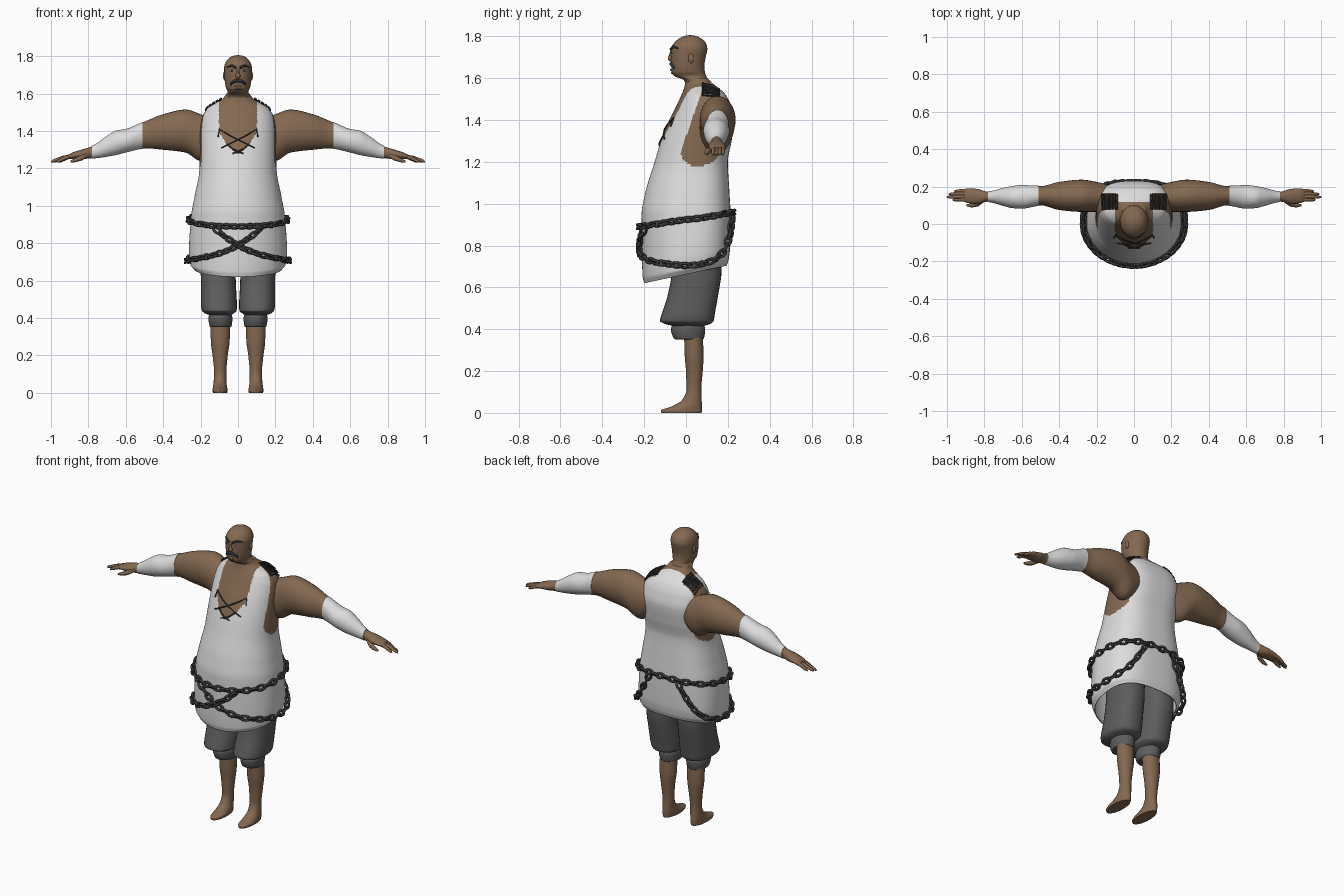
import bpy, bmesh, math
from mathutils import Vector, Matrix

if "Cube" in bpy.data.objects:
    bpy.data.objects.remove(bpy.data.objects["Cube"])


def material(name, r, g, b):
    m = bpy.data.materials.new(name)
    m.use_nodes = True
    m.diffuse_color = (r, g, b, 1)
    m.node_tree.nodes["Principled BSDF"].inputs["Base Color"].default_value = (r, g, b, 1)
    return m


SKIN = material("brown skin", 0.23, 0.14, 0.082)
CLOTH = material("white cloth", 0.72, 0.72, 0.72)
PANTS = material("grey trousers", 0.11, 0.11, 0.11)
IRON = material("dark iron", 0.04, 0.04, 0.042)
HAIR = material("blue black hair", 0.022, 0.03, 0.042)
LACE = material("dark lace", 0.035, 0.033, 0.032)


def finish(bm, name, mats, rule=None, angle=50):
    bmesh.ops.recalc_face_normals(bm, faces=bm.faces)
    me = bpy.data.meshes.new(name)
    for m in mats:
        me.materials.append(m)
    for f in bm.faces:
        f.smooth = True
        f.material_index = rule(f.calc_center_median()) if rule else 0
    bm.to_mesh(me)
    bm.free()
    ob = bpy.data.objects.new(name, me)
    bpy.context.collection.objects.link(ob)
    bpy.ops.object.select_all(action='DESELECT')
    ob.select_set(True)
    bpy.context.view_layer.objects.active = ob
    bpy.ops.object.shade_smooth_by_angle(angle=math.radians(angle))
    return ob


def sample(secs, u):
    """Smooth interpolation of section values without overshoot."""
    i = max(0, min(len(secs) - 2, sum(s[0] <= u for s in secs) - 1))
    h = secs[i + 1][0] - secs[i][0]
    t = (u - secs[i][0]) / h
    out = []
    for k in range(1, len(secs[0])):
        def slope(j):
            return (secs[j + 1][k] - secs[j][k]) / (secs[j + 1][0] - secs[j][0])

        def tangent(j):
            if j == 0 or j == len(secs) - 1:
                return slope(min(j, len(secs) - 2))
            a, b = slope(j - 1), slope(j)
            return 2 * a * b / (a + b) if a * b > 0 else 0
        a, b = secs[i][k], secs[i + 1][k]
        m0, m1 = tangent(i), tangent(i + 1)
        out.append(a + (b - a) * t * t * (3 - 2 * t)
                   + h * t * (1 - t) * ((1 - t) * m0 - t * m1))
    return out


ROUND, BOXY, BODY = (2, 2), (2.3, 2.3), (2, 2.8)    # squareness of front and back halves


def ring_point(secs, u, ang, shape=ROUND, grow=0):
    a0, a1, b0, b1 = sample(secs, u)
    e = shape[0] if math.cos(ang) > 0 else shape[1]

    def bend(v):
        return math.copysign(abs(v) ** (2 / e), v)
    return ((a0 + a1) / 2 + ((a1 - a0) / 2 + grow) * bend(math.sin(ang)),
            (b0 + b1) / 2 - ((b1 - b0) / 2 + grow) * bend(math.cos(ang)))


def loft(name, secs, mats, axis='z', side=1, n=32, k=5, shape=ROUND, grow=0,
         caps=(True, True), rule=None, warp=None, span=None):
    us = [a[0] + (b[0] - a[0]) * j / k for a, b in zip(secs, secs[1:]) for j in range(k)]
    us.append(secs[-1][0])
    if span:
        us = [span[0]] + [u for u in us if span[0] + .001 < u < span[1] - .001] + [span[1]]
    bm = bmesh.new()
    rings = []
    for u in us:
        ring = []
        for j in range(n):
            a, b = ring_point(secs, u, math.tau * j / n, shape, grow)
            p = Vector((a, b, u)) if axis == 'z' else Vector((u, a, b))
            p.x *= side
            ring.append(bm.verts.new(warp(p) if warp else p))
        rings.append(ring)
    for r, q in zip(rings, rings[1:]):
        for j in range(n):
            bm.faces.new((r[j], r[(j + 1) % n], q[(j + 1) % n], q[j]))
    for cap, r in zip(caps, (rings[0], rings[-1])):
        if cap:
            bm.faces.new(r)
    return finish(bm, name, mats, rule)


def tube(name, pts, radius, mat, taper=None):
    cu = bpy.data.curves.new(name, 'CURVE')
    cu.dimensions = '3D'
    cu.bevel_depth, cu.bevel_resolution, cu.use_fill_caps = radius, 2, True
    sp = cu.splines.new('POLY')
    sp.points.add(len(pts) - 1)
    for i, p in enumerate(pts):
        sp.points[i].co = (*p, 1)
        sp.points[i].radius = taper[i] if taper else 1
    tmp = bpy.data.objects.new(name, cu)
    bpy.context.collection.objects.link(tmp)
    me = bpy.data.meshes.new_from_object(tmp.evaluated_get(bpy.context.evaluated_depsgraph_get()))
    bm = bmesh.new()
    bm.from_mesh(me)
    bpy.data.objects.remove(tmp)
    bpy.data.curves.remove(cu)
    bpy.data.meshes.remove(me)
    finish(bm, name, [mat])


def ball(name, loc, size, mat):
    bm = bmesh.new()
    bmesh.ops.create_uvsphere(bm, u_segments=16, v_segments=10, radius=1,
                              matrix=Matrix.Translation(loc) @ Matrix.Diagonal((*size, 1)))
    finish(bm, name, [mat])


def wide(rows):
    return [(z, -r, r, f, b) for z, r, f, b in rows]


# Torso: tunic with neckline and armholes showing skin
TORSO = wide([(.62, .235, -.20, .195), (.65, .255, -.207, .203), (.72, .262, -.21, .21),
              (.95, .25, -.212, .213), (1.05, .232, -.195, .208), (1.2, .206, -.15, .2),
              (1.3, .204, -.12, .218), (1.4, .202, -.08, .23), (1.47, .192, -.045, .215),
              (1.52, .165, -.022, .19), (1.55, .12, -.01, .16), (1.575, .08, -.004, .128),
              (1.6, .062, .0, .102)])


def hem(p):
    p.z += .085 * max(0, min(1, (.95 - p.z) / .32)) * (p.y + .2) / .4
    return p


def torso_colour(c):
    x, y, z = abs(c.x), c.y, c.z
    vee = z > 1.28 and y < .09 and x < .102 * min(1, (z - 1.28) / .12) ** .6
    neck = z > 1.5 and x < .095 and y < .118
    front = -.025 + .35 * (z - 1.25)
    hole = ((2 * y - front - .165) / (.165 - front)) ** 2 + ((min(z, 1.27) - 1.27) / .09) ** 2
    return 1 if vee or neck or (x > .095 and z > 1.17 and hole < 1) else 0


tunic = loft("tunic", TORSO, [CLOTH, SKIN], n=180, k=14, shape=BODY, caps=(False, True),
             rule=torso_colour, warp=hem)
shell = tunic.modifiers.new("thickness", 'SOLIDIFY')
shell.thickness, shell.offset = .005, -1

# Head and neck
HEAD = wide([(1.53, .085, .0, .14), (1.575, .069, -.003, .112), (1.592, .066, -.012, .104),
             (1.61, .055, -.055, .097), (1.63, .064, -.069, .09), (1.66, .07, -.07, .088),
             (1.7, .073, -.073, .094), (1.74, .074, -.073, .102), (1.765, .067, -.06, .096),
             (1.788, .05, -.036, .076), (1.802, .026, -.005, .046), (1.806, .004, .015, .025)])
loft("head", HEAD, [SKIN], n=48, k=4)


def front_point(secs, x, z, lift):
    _, r, f, b = sample(secs, z)
    depth = math.sqrt(1 - min(1, abs(x / r)) ** 2)
    return (x, (f + b) / 2 - (b - f) / 2 * depth - lift, z)


def face_line(name, pts, radius, taper):
    tube(name, [front_point(HEAD, x, z, .001) for x, z in pts], radius, HAIR, taper)


ball("nose", (0, -.072, 1.695), (.013, .015, .016), SKIN)
tube("nose_bridge", [(0, -.068, 1.735), (0, -.077, 1.7)], .008, SKIN, [.7, 1])
ball("lower_lip", (0, -.07, 1.64), (.02, .006, .006), SKIN)
face_line("moustache", [(-.04, 1.645), (-.034, 1.657), (-.015, 1.668), (0, 1.669),
                        (.015, 1.668), (.034, 1.657), (.04, 1.645)], .009, [.4, .8, 1, .9, 1, .8, .4])
face_line("chin_tuft", [(-.018, 1.622), (0, 1.625), (.018, 1.622)], .004, [.4, 1, .4])
SIDES = ((1, "left"), (-1, "right"))
for s, w in SIDES:
    face_line(w + "_eyebrow", [(s * .011, 1.738), (s * .035, 1.75), (s * .06, 1.742)], .0065, [1, 1, .4])
    ball(w + "_eye", front_point(HEAD, s * .033, 1.722, -.002), (.012, .005, .005), CLOTH)
    ball(w + "_iris", front_point(HEAD, s * .033, 1.722, .002), (.004, .003, .004), HAIR)
    ball(w + "_ear", (s * .072, .024, 1.695), (.008, .013, .024), SKIN)

# Arms, bracers and hands
ARM = [(.1, .09, .2, 1.3, 1.45), (.2, .065, .225, 1.24, 1.49), (.28, .065, .237, 1.285, 1.515),
       (.4, .075, .225, 1.3, 1.49), (.5, .1, .202, 1.308, 1.45), (.6, .085, .205, 1.288, 1.408),
       (.65, .088, .2, 1.275, 1.4), (.7, .1, .19, 1.266, 1.372), (.78, .12, .172, 1.255, 1.318),
       (.84, .107, .188, 1.25, 1.3), (.89, .112, .19, 1.25, 1.283), (.91, .12, .186, 1.252, 1.272)]
for s, w in SIDES:
    loft(w + "_arm", ARM, [SKIN], axis='x', side=s)
    loft(w + "_bracer", ARM, [CLOTH], axis='x', side=s, grow=.003, span=(.51, .78))
    for i, tip in enumerate((.97, 1, .99, .96)):
        y = .129 + .0155 * i
        tube(f"{w}_finger_{i + 1}", [(s * .87, y, 1.267), (s * (tip + .87) / 2, y + .002, 1.258),
             (s * (tip - .012), y, 1.24), (s * tip, y, 1.234)], .0105, SKIN, [1, 1, .8, .35])
    tube(w + "_thumb", [(s * .81, .128, 1.272), (s * .84, .106, 1.255), (s * .87, .099, 1.244),
                        (s * .895, .1, 1.236)], .014, SKIN, [1, 1, .8, .4])

# Legs, trousers and cuffs
LEG = [(0, .058, .134, -.118, .074), (.012, .056, .136, -.12, .077), (.03, .058, .134, -.07, .077),
       (.06, .062, .13, -.02, .075), (.11, .062, .128, .002, .073), (.2, .055, .136, 0, .08),
       (.27, .045, .145, -.006, .084), (.4, .04, .148, -.01, .078)]
TROUSER = [(.415, .04, .15, -.06, .08), (.427, .02, .18, -.105, .12), (.44, .007, .193, -.124, .132),
           (.475, .006, .198, -.115, .138), (.56, .01, .198, -.088, .153), (.68, .014, .2, -.068, .17),
           (.9, .0, .2, -.08, .17)]
CUFF = [(.352, .04, .148, -.052, .08), (.358, .034, .152, -.06, .086),
        (.4, .03, .158, -.072, .092), (.435, .04, .15, -.06, .08)]
for s, w in SIDES:
    loft(w + "_leg", LEG, [SKIN], side=s)
    loft(w + "_trouser_leg", TROUSER, [PANTS], side=s, shape=BOXY)
    loft(w + "_cuff", CUFF, [PANTS], side=s)

# Chest lacing
for s, w in SIDES:
    upper = [(.106, 1.37), (.1, 1.41), (.05, 1.38), (0, 1.355), (-.05, 1.33), (-.09, 1.31)]
    lower = [(.06, 1.33), (.03, 1.305), (0, 1.29), (-.03, 1.28)]
    for part, pts in (("upper", upper), ("lower", lower)):
        tube(f"{w}_{part}_chest_lace",
             [front_point(TORSO, s * x, z, .004) for x, z in pts], .0038, LACE)


# Shoulder lacing: strokes across the seam, stepping from neck to shoulder tip
def shoulder_height(x, y):
    z, inside = 1.6, False
    while not inside and z > 1.4:
        z -= .001
        _, r, f, b = sample(TORSO, z)
        dy = (2 * y - f - b) / (b - f)
        e = BODY[dy > 0]
        inside = abs(x / r) ** e + abs(dy) ** e < 1
    return z


for s, w in SIDES:
    pts = []
    for i in range(10):
        x = .09 + .009 * i
        for y in ((.08, .12, .16) if i % 2 else (.16, .12, .08)):
            pts.append((s * x, y, shoulder_height(x, y) + .008))
    tube(w + "_shoulder_lace", pts, .0045, LACE)


# Chains: stretched ring links, each turned a quarter from the last
def chain(name, path, pitch=.041):
    pts = []
    for deg, z in path:
        pts.append(Vector((*ring_point(TORSO, z, math.radians(deg), BODY, .012), z)))
    runs = [0]
    for a, b in zip(pts, pts[1:]):
        runs.append(runs[-1] + (b - a).length)
    count = 2 * round(runs[-1] / pitch / 2)
    bm = bmesh.new()
    for i in range(count):
        d = runs[-1] * (i + .5) / count
        j = max(k for k in range(len(pts) - 1) if runs[k] <= d)
        along = (pts[j + 1] - pts[j]).normalized()
        pos = pts[j] + along * (d - runs[j])
        flat = along.cross(Vector((pos.x, pos.y, 0))).normalized()
        flat = Matrix.Rotation(math.radians(45 if i % 2 else -45), 3, along) @ flat
        out = flat.cross(along)
        grid = []
        for a in (math.tau * u / 14 for u in range(14)):
            radial = along * math.cos(a) + flat * math.sin(a)
            mid = pos + along * .026 * math.cos(a) + flat * .0135 * math.sin(a)
            grid.append([bm.verts.new(mid + .0075 * (radial * math.cos(b) + out * math.sin(b)))
                         for b in (math.tau * v / 6 for v in range(6))])
        for q, r in zip(grid, grid[1:] + grid[:1]):
            for v in range(6):
                bm.faces.new((q[v], r[v], r[(v + 1) % 6], q[(v + 1) % 6]))
    finish(bm, name, [IRON], angle=70)


chain("waist_chain", [(a, .925 - .035 * math.cos(math.radians(a))) for a in range(0, 361, 4)])
SWAG = [(-28, .88), (-10, .82), (10, .765), (35, .73), (60, .715), (90, .705),
        (115, .725), (140, .78), (155, .86), (166, .945)]
for s, w in SIDES:
    chain(w + "_hanging_chain", [(s * a, sample(SWAG, a)[0]) for a in range(-28, 167, 2)])
